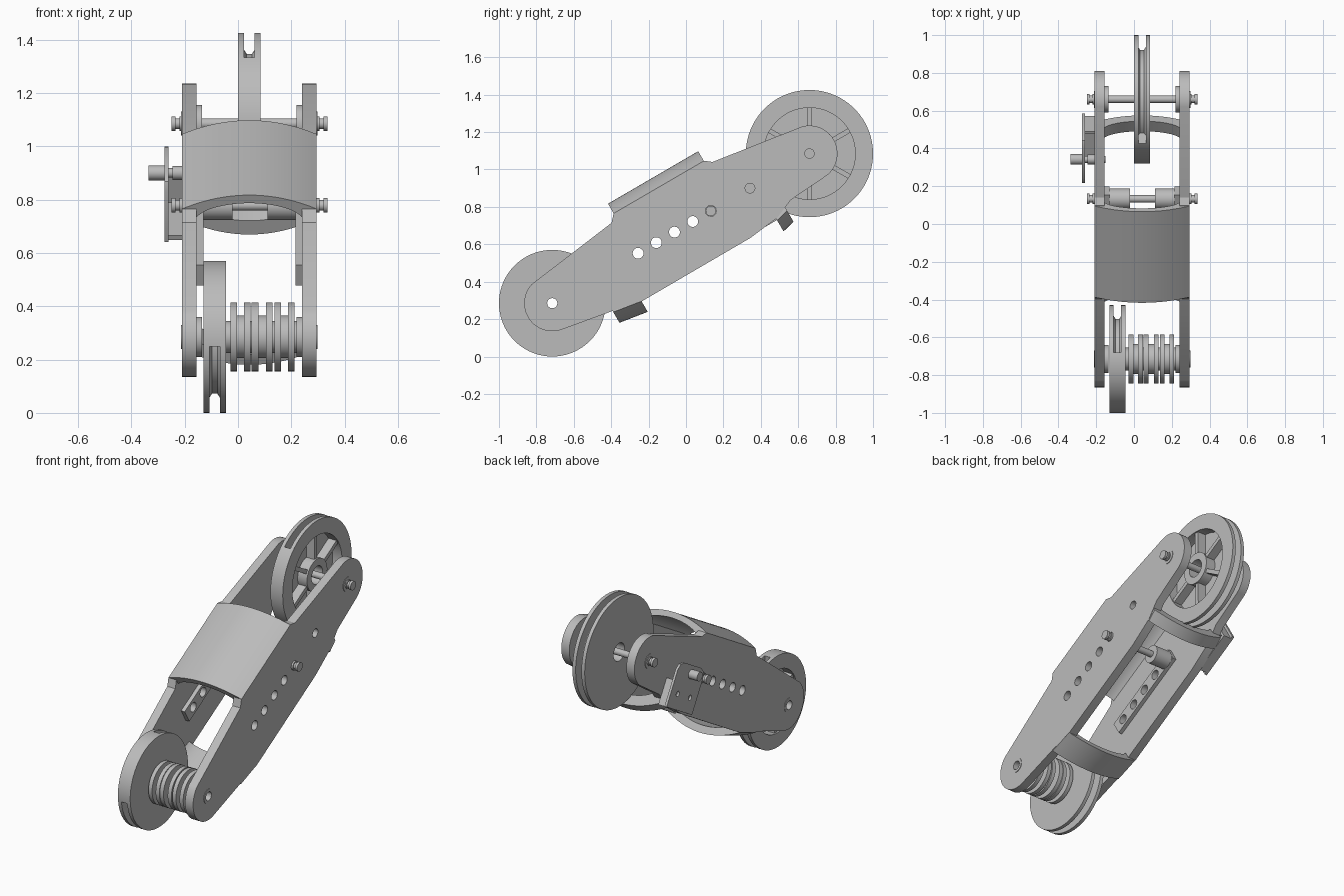
import bpy, bmesh
from math import radians, sin, cos, pi, atan2, hypot
from mathutils import Matrix, Vector

cube = bpy.data.objects.get("Cube")
if cube:
    bpy.data.objects.remove(cube)

# The arm is built lying along local y and then tilted about x
START = Vector((0, -0.715, 0.285))
SPAN = hypot(1.375, 0.8)
TILT = atan2(0.8, 1.375)
MID, HALF, WALL = 0.0425, 0.2525, 0.055

grey = bpy.data.materials.new("plain grey")
grey.use_nodes = True
grey.diffuse_color = (0.5, 0.5, 0.5, 1)
grey.node_tree.nodes["Principled BSDF"].inputs["Base Color"].default_value = (0.5, 0.5, 0.5, 1)


def finish(bm, name):
    bmesh.ops.recalc_face_normals(bm, faces=bm.faces)
    mesh = bpy.data.meshes.new(name)
    bm.to_mesh(mesh)
    bm.free()
    mesh.materials.append(grey)
    obj = bpy.data.objects.new(name, mesh)
    bpy.context.collection.objects.link(obj)
    obj.location = START
    obj.rotation_euler = (TILT, 0, 0)
    return obj


def prism(bm, outline, shift):
    """Close an outline and extrude it by a vector."""
    face = bm.faces.new([bm.verts.new(p) for p in outline])
    new = bmesh.ops.extrude_face_region(bm, geom=[face])["geom"]
    bmesh.ops.translate(bm, vec=shift, verts=[g for g in new if isinstance(g, bmesh.types.BMVert)])


def rod(bm, x0, x1, r, u=0, v=0, n=32):
    m = Matrix.Translation(((x0 + x1) / 2, u, v)) @ Matrix.Rotation(pi / 2, 4, 'Y')
    bmesh.ops.create_cone(bm, cap_ends=True, segments=n, radius1=r, radius2=r, depth=x1 - x0, matrix=m)


def box(bm, x, u, v, turn=0, pivot=(0, 0)):
    """Box from (min, max) pairs, turned about x round a pivot."""
    size = [p[1] - p[0] for p in (x, u, v)]
    centre = [(p[0] + p[1]) / 2 for p in (x, u, v)]
    m = (Matrix.Translation((0, *pivot)) @ Matrix.Rotation(turn, 4, 'X')
         @ Matrix.Translation(centre) @ Matrix.Diagonal((*size, 1)))
    bmesh.ops.create_cube(bm, size=1, matrix=m)


def lathe(bm, profile, u=0, start=0, end=360, n=72):
    """Revolve a closed (x, radius) profile about x, fully or as a sector."""
    full = end - start >= 360
    rings = []
    for i in range(n if full else n + 1):
        a = radians(start + (end - start) * i / n)
        rings.append([bm.verts.new((x, u + r * cos(a), r * sin(a))) for x, r in profile])
    k = len(profile)
    for i in range(n):
        a, b = rings[i], rings[(i + 1) % len(rings)]
        for j in range(k):
            bm.faces.new((a[j], a[(j + 1) % k], b[(j + 1) % k], b[j]))
    if not full:
        bm.faces.new(rings[0])
        bm.faces.new(rings[-1])


def carve(obj, cutter):
    cutter.hide_render = True
    mod = obj.modifiers.new("cut", 'BOOLEAN')
    mod.operation, mod.solver, mod.object = 'DIFFERENCE', 'EXACT', cutter
    bpy.context.view_layer.update()
    graph = bpy.context.evaluated_depsgraph_get()
    mesh = bpy.data.meshes.new_from_object(obj.evaluated_get(graph))
    obj.modifiers.clear()
    obj.data = mesh
    bpy.data.objects.remove(cutter)


def arc(u, r, a0, a1, n=20):
    return [(u + r * cos(radians(a0 + (a1 - a0) * i / n)),
             r * sin(radians(a0 + (a1 - a0) * i / n))) for i in range(n + 1)]


# Side plates with inner hole strips and pivot bosses
HOLES = [0.531 + 0.1125 * i for i in range(5)]
outline = (arc(SPAN, 0.15, -80, 75) + [(1.12, 0.222), (1.085, 0.25), (0.525, 0.25), (0.49, 0.212)]
           + arc(0, 0.15, 108, 260) + [(0.27, -0.2), (0.42, -0.232), (1.09, -0.231),
                                       (1.27, -0.21), (1.38, -0.164)])


def hole_cutter():
    bm = bmesh.new()
    for u in HOLES:
        rod(bm, -1, 1, 0.029, u)
    rod(bm, -1, 1, 0.026, 1.223)
    rod(bm, -1, 1, 0.04, 0)
    rod(bm, -1, 1, 0.04, SPAN)
    return finish(bm, "hole_cutter")


for side, word in ((-1, "right"), (1, "left")):
    outer, inner = MID + side * HALF, MID + side * (HALF - WALL)
    bm = bmesh.new()
    prism(bm, [(outer, u, v) for u, v in outline], (inner - outer, 0, 0))
    carve(finish(bm, word + "_side_plate"), hole_cutter())

    bm = bmesh.new()
    xs = sorted((inner, inner - side * 0.025))
    box(bm, xs, (0.46, 1.03), (-0.045, 0.045))
    carve(finish(bm, word + "_hole_strip"), hole_cutter())

    bm = bmesh.new()
    for u, r in ((0, 0.075), (SPAN, 0.07)):
        a, b = inner, inner - side * 0.02
        lathe(bm, [(a, 0.027), (a, r), (b, r), (b, 0.027)], u, n=40)
        a, b = inner, outer + side * 0.003
        lathe(bm, [(a, 0.027), (a, 0.045), (b, 0.045), (b, 0.027)], u, n=40)
    finish(bm, word + "_pivot_bushes")


# Arched cover and cross straps joining the plates
def arch(name, u0, u1, side_v, bulge, thick, slope=0.0, n=24):
    sign = 1 if bulge > 0 else -1
    top, low = [], []
    for i in range(n + 1):
        t = -1 + 2 * i / n
        v = side_v + bulge * (1 - t * t)
        top.append((MID + HALF * t, u0, v))
        drop = thick + 0.06 * abs(t) ** 8
        low.append((MID + (HALF - 0.02) * t, u0, v - sign * drop))
    bm = bmesh.new()
    prism(bm, top + low[::-1], (0, u1 - u0, slope * (u1 - u0)))
    finish(bm, name)


arch("top_cover", 0.525, 1.083, 0.25, 0.06, 0.035)
arch("lower_strap", 0.258, 0.418, -0.205, -0.066, 0.045, -0.16)
arch("upper_strap", 1.262, 1.334, -0.222, -0.068, 0.06, 0.25)


# Large grooved wheels, pocketed on one face with six spokes
def wheel(name, x_face, x_back, u, r, floor, pocket, hole, groove):
    d = 1 if x_back > x_face else -1
    web = x_back - d * 0.02
    bm = bmesh.new()
    lathe(bm, [(x_back, hole), (x_back, r), (x_face, r), (x_face, pocket),
               (web, pocket), (web, 0.1), (x_face, 0.1), (x_face, hole)], u, n=96)
    obj = finish(bm, name)
    mid = (x_face + x_back) / 2
    bm = bmesh.new()
    section = [(mid - 0.02, r + 0.05), (mid - 0.02, floor + 0.015), (mid - 0.01, floor),
               (mid + 0.01, floor), (mid + 0.02, floor + 0.015), (mid + 0.02, r + 0.05)]
    lathe(bm, section, u, *groove, n=80)
    carve(obj, finish(bm, "groove_cutter"))
    bm = bmesh.new()
    for k in range(6):
        box(bm, sorted((web, x_face + d * 0.01)), (0.09, pocket + 0.004), (-0.013, 0.013),
            k * pi / 3, (u, 0))
    finish(bm, name + "_spokes")


wheel("upper_wheel", 0.085, 0.0, SPAN, 0.34, 0.262, 0.245, 0.055, (-153, 103))
wheel("lower_wheel", -0.13, -0.045, 0, 0.285, 0.213, 0.195, 0.028, (157, 413))

# Small spools beside the lower wheel
for i, (a, b) in enumerate(((-0.028, 0.047), (0.051, 0.13), (0.137, 0.212))):
    bm = bmesh.new()
    w = 0.025
    lathe(bm, [(a, 0.028), (a, 0.129), (a + w, 0.129), (a + w, 0.08),
               (b - w, 0.08), (b - w, 0.129), (b, 0.129), (b, 0.028)])
    finish(bm, "small_spool_%d" % (i + 1))
bm = bmesh.new()
for a, b in ((-0.046, -0.027), (0.046, 0.052), (0.129, 0.138), (0.211, 0.221)):
    lathe(bm, [(a, 0.028), (a, 0.06), (b, 0.06), (b, 0.028)], n=40)
finish(bm, "spool_spacers")

# Cross pins with grooved ends
for name, u in (("upper_pin", SPAN), ("middle_pin", HOLES[-1])):
    bm = bmesh.new()
    rod(bm, -0.245, 0.33, 0.02, u)
    rod(bm, -0.22, -0.15, 0.0275, u)
    rod(bm, 0.235, 0.305, 0.0275, u)
    for x in (-0.25, 0.32):
        rod(bm, x, x + 0.015, 0.0275, u)
    finish(bm, name)
bm = bmesh.new()
rod(bm, -0.13, -0.02, 0.055, HOLES[-1], 0)
rod(bm, 0.11, 0.215, 0.055, HOLES[-1], 0)
finish(bm, "pin_rollers")

# Outer bracket with flanges and a stub shaft
bm = bmesh.new()
corners = [(1.375, -0.22), (1.375, 0.0), (1.36, 0.035), (1.325, 0.05),
           (1.135, 0.05), (1.1, 0.035), (1.085, 0.0), (1.085, -0.22)]
prism(bm, [(-0.275, u, v) for u, v in corners], (0.015, 0, 0))
bracket = finish(bm, "bracket_plate")
bm = bmesh.new()
for u in (1.16, 1.3):
    rod(bm, -0.4, -0.23, 0.016, u, -0.13, 20)
carve(bracket, finish(bm, "bracket_cutter"))
bm = bmesh.new()
box(bm, (-0.262, -0.208), (1.1, 1.36), (-0.22, -0.2))
box(bm, (-0.262, -0.208), (1.345, 1.36), (-0.2, -0.06))
finish(bm, "bracket_flanges")
bm = bmesh.new()
rod(bm, -0.335, -0.275, 0.028, 1.223)
rod(bm, -0.28, -0.15, 0.018, 1.223)
rod(bm, -0.245, -0.155, 0.026, 1.223)
finish(bm, "stub_shaft")

# Smooth shading with sharp edges kept
for obj in bpy.context.scene.objects:
    obj.select_set(obj.type == 'MESH')
    if obj.type == 'MESH':
        bpy.context.view_layer.objects.active = obj
bpy.ops.object.shade_smooth_by_angle(angle=radians(30))
